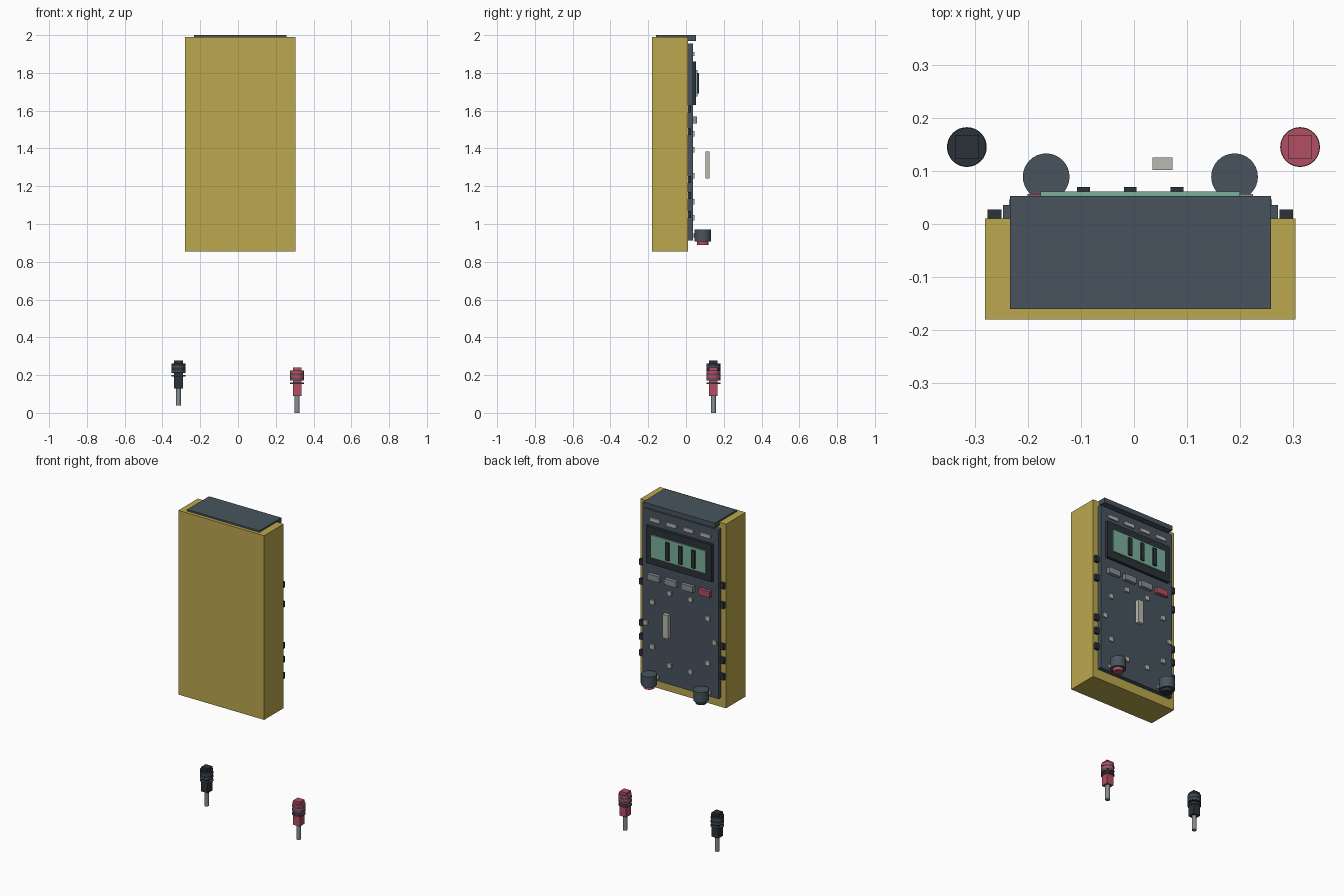
import bpy
import math

cube = bpy.data.objects.get("Cube")
if cube:
    bpy.data.objects.remove(cube, do_unlink=True)


def material(name, rgb):
    linear = [((c / 255 + 0.055) / 1.055) ** 2.4 for c in rgb] + [1.0]
    mat = bpy.data.materials.new(name)
    mat.use_nodes = True
    mat.diffuse_color = linear
    mat.node_tree.nodes["Principled BSDF"].inputs["Base Color"].default_value = linear
    return mat


YELLOW = material("mustard yellow", (187, 167, 78))
SLATE = material("slate", (72, 84, 94))
BLACK = material("charcoal", (43, 50, 57))
RED = material("crimson", (177, 78, 98))
GREEN = material("screen green", (122, 176, 154))
PALE = material("pale grey", (186, 186, 176))
GREY = material("mid grey", (136, 142, 146))

CX = 0.012  # centre line of the meter


def finish(name, mat):
    obj = bpy.context.object
    obj.name = name
    obj.data.materials.append(mat)
    return obj


def box(name, mat, x, y, z):
    """Box from (low, high) ranges on each axis."""
    ranges = (x, y, z)
    bpy.ops.mesh.primitive_cube_add(size=1, location=[sum(r) / 2 for r in ranges])
    bpy.context.object.scale = [r[1] - r[0] for r in ranges]
    bpy.ops.object.transform_apply(location=False, rotation=False, scale=True)
    return finish(name, mat)


def around(centre, width):
    return (centre - width / 2, centre + width / 2)


def cylinder(name, mat, x, y, z, radius, sides=32):
    bpy.ops.mesh.primitive_cylinder_add(
        vertices=sides, radius=radius, depth=z[1] - z[0], location=(x, y, sum(z) / 2))
    bpy.ops.object.shade_smooth_by_angle()
    return finish(name, mat)


# Case, top cap and control panel
box("case", YELLOW, around(CX, 0.585), (-0.18, 0.01), (0.855, 1.99))
box("top_cap", SLATE, around(CX, 0.492), (-0.16, 0.053), (1.97, 2.0))
box("control_panel", SLATE, around(CX, 0.518), (0.005, 0.036), (0.913, 1.955))

# Display
box("display_bezel", BLACK, around(CX, 0.448), (0.03, 0.053), (1.63, 1.86))
box("display_screen", GREEN, around(CX, 0.376), (0.05, 0.061), (1.675, 1.815))
for i in (-1, 0, 1):
    box("display_digit", BLACK, around(-0.007 + i * 0.088, 0.024), (0.06, 0.07), around(1.745, 0.11))

# Label strips above the display, buttons below it
for i in range(4):
    x = CX + (i - 1.5) * 0.115
    box("top_label", PALE, around(x, 0.068), (0.034, 0.045), around(1.9, 0.022))
    box("button", RED if i == 0 else GREY, around(x, 0.08), (0.034, 0.057), around(1.55, 0.037))

# Dial marks and floating pointer
for i in range(10):
    a = math.radians(36 * i)
    x, z = CX + 0.234 * math.cos(a), 1.255 + 0.234 * math.sin(a)
    box("dial_mark", PALE, around(x, 0.028), (0.034, 0.046), around(z, 0.028))
box("dial_pointer", PALE, (0.035, 0.073), (0.102, 0.125), (1.24, 1.385))

# Side grips, jacks and jack labels
for side, colour in ((-1, BLACK), (1, RED)):
    for z in (1.61, 1.49, 1.235, 1.15, 1.05):
        box("side_grip", BLACK, around(CX + side * 0.275, 0.026), (0.005, 0.027), around(z, 0.037))
    x = CX + side * 0.1775
    cylinder("jack", SLATE, x, 0.089, (0.907, 0.972), 0.044)
    cylinder("jack_insert", colour, x, 0.089, (0.888, 0.91), 0.031)
    box("jack_label", PALE, around(x, 0.066), (0.034, 0.045), around(0.94, 0.022))


def probe(prefix, mat, x, base):
    y = 0.145
    cylinder(prefix + "_tip", GREY, x, y, (base, base + 0.1), 0.0135)
    box(prefix + "_handle", mat, around(x, 0.045), around(y, 0.045), (base + 0.09, base + 0.24))
    cylinder(prefix + "_grip", mat, x, y, (base + 0.172, base + 0.224), 0.0365)
    for z in (0.158, 0.182, 0.205):
        cylinder(prefix + "_ring", SLATE, x, y, around(base + z, 0.008), 0.0375)


# Test probes
probe("black_probe", BLACK, -0.315, 0.038)
probe("red_probe", RED, 0.313, 0.0)
